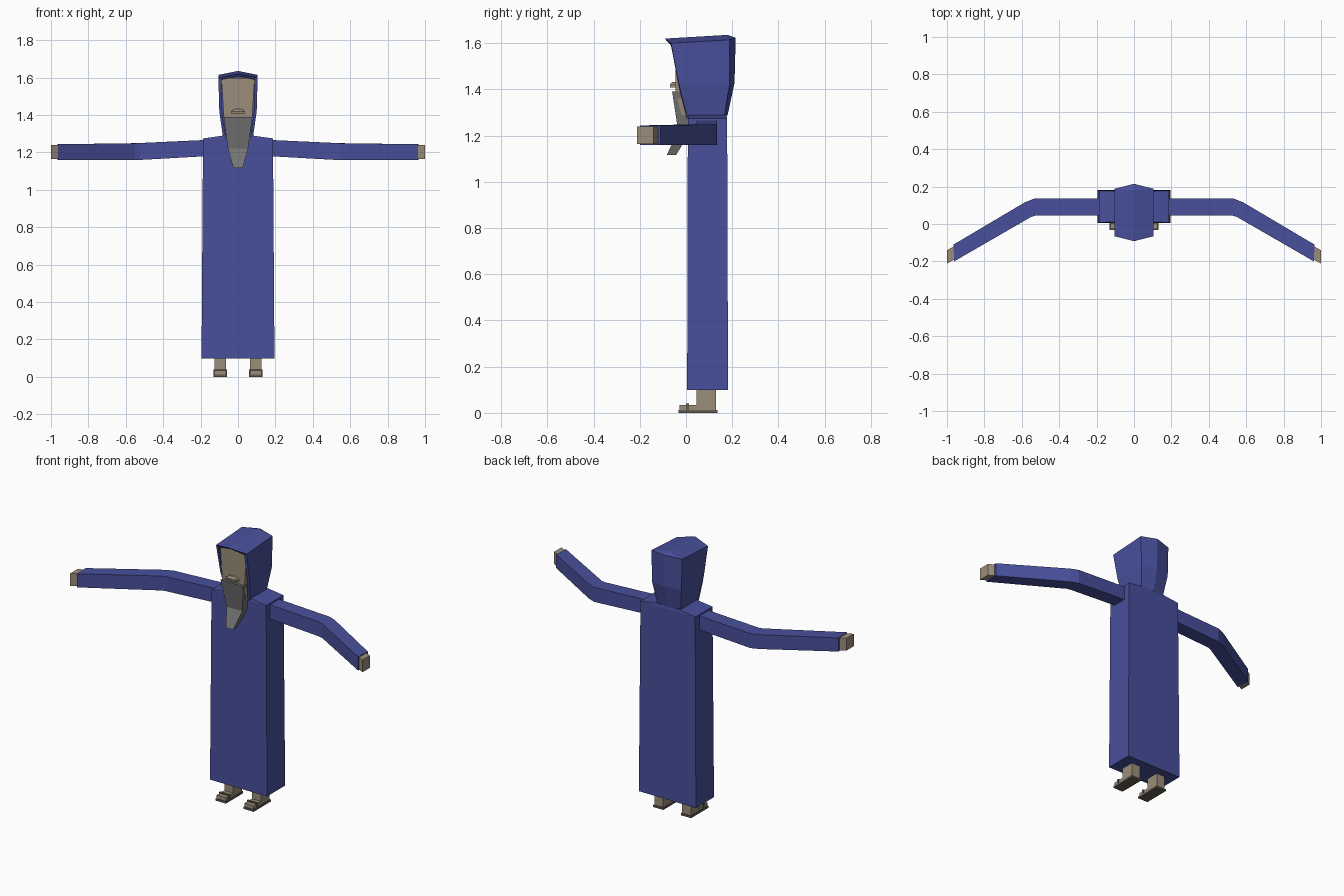
import bpy, bmesh

if "Cube" in bpy.data.objects:
    bpy.data.objects.remove(bpy.data.objects["Cube"])


def material(name, rgb):
    m = bpy.data.materials.new(name)
    m.diffuse_color = (*rgb, 1)
    m.use_nodes = True
    m.node_tree.nodes["Principled BSDF"].inputs["Base Color"].default_value = m.diffuse_color
    return m


BLUE = material("blue_cloth", (0.065, 0.08, 0.33))
SKIN = material("tan_skin", (0.33, 0.27, 0.195))
GREY = material("grey_beard", (0.175, 0.175, 0.175))
SOLE = material("brown_sole", (0.13, 0.105, 0.08))


def finish(bm, name, mat):
    bmesh.ops.remove_doubles(bm, verts=bm.verts, dist=1e-5)
    bmesh.ops.recalc_face_normals(bm, faces=bm.faces)
    me = bpy.data.meshes.new(name)
    bm.to_mesh(me)
    bm.free()
    me.materials.append(mat)
    ob = bpy.data.objects.new(name, me)
    bpy.context.collection.objects.link(ob)
    return ob


def loft(name, mat, rings):
    """Closed solid through rings of equal point count."""
    bm = bmesh.new()
    vs = [[bm.verts.new(p) for p in r] for r in rings]
    n = len(rings[0])
    for a, b in zip(vs, vs[1:]):
        for i in range(n):
            j = (i + 1) % n
            bm.faces.new((a[i], a[j], b[j], b[i]))
    bm.faces.new(vs[0])
    bm.faces.new(vs[-1])
    return finish(bm, name, mat)


def rect(hx, y0, y1, z, cx=0):
    return [(cx - hx, y0, z), (cx + hx, y0, z), (cx + hx, y1, z), (cx - hx, y1, z)]


def box(name, mat, x0, x1, y0, y1, z0, z1):
    cx, hx = (x0 + x1) / 2, abs(x1 - x0) / 2
    return loft(name, mat, [rect(hx, y0, y1, z0, cx), rect(hx, y0, y1, z1, cx)])


# Robe with sloping shoulders
loft("robe", BLUE, [rect(0.195, 0.005, 0.182, 0.098),
                    rect(0.187, 0.008, 0.178, 1.275),
                    rect(0.08, 0.012, 0.175, 1.29)])

# Hood: outer shell open at the front, folded inward around the face
levels = [  # half width, front y, side back y, centre back y, front z, back z
    (0.08, 0.005, 0.165, 0.18, 1.28, 1.28),
    (0.10, -0.03, 0.188, 0.21, 1.42, 1.42),
    (0.105, -0.065, 0.188, 0.215, 1.60, 1.615)]
bm = bmesh.new()
rows = []
for w, yf, ys, yb, zf, zb in levels:
    half = [(w - 0.016, 0.03, zf - 0.01), (w - 0.016, yf, zf - 0.01),
            (w, yf, zf), (w, ys, zb)]
    pts = half + [(0, yb, zb + 0.008)] + [(-x, y, z) for x, y, z in reversed(half)]
    rows.append([bm.verts.new(p) for p in pts])
for a, b in zip(rows, rows[1:]):
    for i in range(8):
        bm.faces.new((a[i], a[i + 1], b[i + 1], b[i]))
t = rows[-1]
ridge_front = bm.verts.new((0, -0.092, 1.62))
ridge_back = bm.verts.new((0, 0.18, 1.636))
brow = bm.verts.new((0, -0.075, 1.606))
brow_in = bm.verts.new((0, 0.03, 1.606))
for inner, lip, outer, back in ((t[0], t[1], t[2], t[3]), (t[8], t[7], t[6], t[5])):
    bm.faces.new((outer, ridge_front, ridge_back, back))
    bm.faces.new((back, ridge_back, t[4]))
    bm.faces.new((lip, brow, ridge_front, outer))
    bm.faces.new((inner, brow_in, brow, lip))
finish(bm, "hood", BLUE)

# Face, nose and beard
loft("face", SKIN, [rect(0.066, -0.02, 0.06, 1.29), rect(0.076, -0.045, 0.06, 1.39),
                    rect(0.089, -0.045, 0.06, 1.597)])
loft("nose", SKIN, [rect(0.04, -0.068, -0.04, 1.408), rect(0.036, -0.07, -0.04, 1.42),
                    rect(0.018, -0.06, -0.04, 1.432)])
loft("beard", GREY, [rect(0.077, -0.06, 0.02, 1.39), rect(0.054, -0.034, 0.02, 1.22),
                     rect(0.025, -0.083, -0.042, 1.117)])

for side, s in (("right", 1), ("left", -1)):
    # Sleeve bent at the elbow; stations: front x, y, back x, y, bottom, top
    def station(xf, yf, xb, yb, z0, z1):
        return [(s * xf, yf, z0), (s * xb, yb, z0), (s * xb, yb, z1), (s * xf, yf, z1)]

    loft(side + "_sleeve", BLUE, [
        station(0.17, 0.045, 0.17, 0.135, 1.18, 1.267),
        station(0.525, 0.045, 0.535, 0.135, 1.16, 1.25),
        station(0.55, 0.038, 0.585, 0.115, 1.16, 1.249),
        station(0.962, -0.20, 0.965, -0.11, 1.16, 1.244)])
    loft(side + "_hand", SKIN, [
        station(0.94, -0.178, 0.94, -0.108, 1.164, 1.24),
        station(1.0, -0.212, 1.0, -0.14, 1.164, 1.24)])

    # Ankle, foot and sandal
    c = s * 0.095
    box(side + "_ankle", SKIN, c - 0.03, c + 0.03, 0.045, 0.13, 0.012, 0.11)
    box(side + "_foot", SKIN, c - 0.031, c + 0.031, -0.028, 0.05, 0.012, 0.034)
    box(side + "_sandal_sole", SOLE, c - 0.035, c + 0.035, -0.033, 0.136, 0, 0.012)
    box(side + "_sandal_strap", SOLE, c - 0.035, c + 0.035, 0.0, 0.014, 0.01, 0.04)
